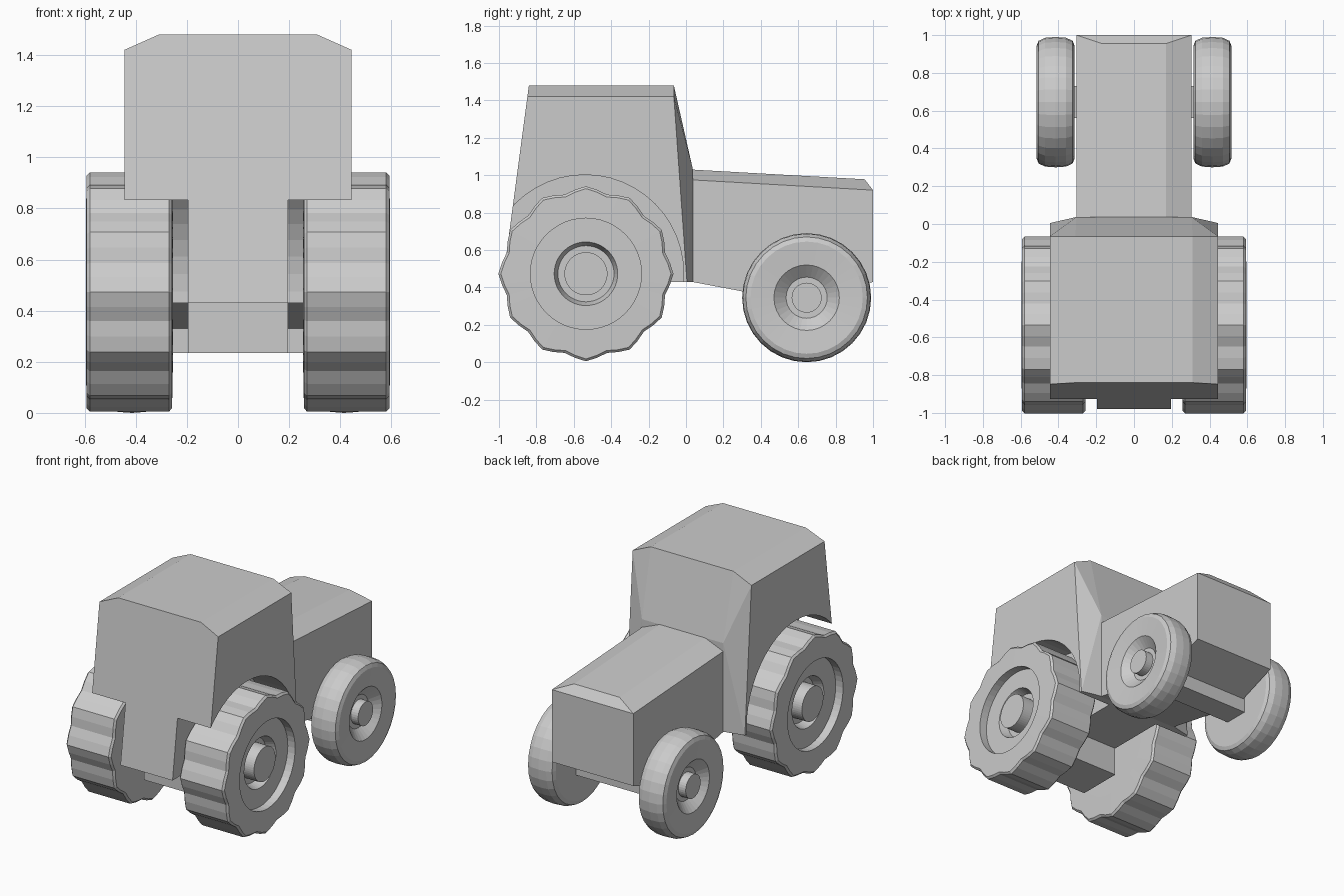
import bpy, bmesh
from math import sin, cos, pi

if "Cube" in bpy.data.objects:
    bpy.data.objects.remove(bpy.data.objects["Cube"])


def finish(bm, name):
    bmesh.ops.recalc_face_normals(bm, faces=bm.faces)
    me = bpy.data.meshes.new(name)
    bm.to_mesh(me)
    bm.free()
    ob = bpy.data.objects.new(name, me)
    bpy.context.collection.objects.link(ob)
    return ob


def mirrored_hull(name, half):
    """Convex solid from the points of its +x half."""
    bm = bmesh.new()
    for x, y, z in half:
        for s in (1, -1):
            bm.verts.new((s * x, y, z))
    bmesh.ops.convex_hull(bm, input=bm.verts)
    bmesh.ops.dissolve_limit(bm, angle_limit=0.01, verts=bm.verts, edges=bm.edges)
    return finish(bm, name)


def lathe(name, profile, y, z, side=1, n=32, wave=0.0, lumps=0, wavy_from=9.0):
    """Spin (x, radius) points about an axle; rings beyond wavy_from get tread lumps."""
    bm = bmesh.new()
    rings = []
    for x, r in profile:
        ring = []
        for i in range(n):
            a = 2 * pi * i / n
            k = r - wave * (0.5 - 0.5 * cos(lumps * a)) if r > wavy_from else r
            ring.append(bm.verts.new((side * x, y + k * sin(a), z - k * cos(a))))
        rings.append(ring)
    for p, q in zip(rings, rings[1:]):
        for i in range(n):
            j = (i + 1) % n
            bm.faces.new((p[i], p[j], q[j], q[i]))
    bm.faces.new(rings[0])
    bm.faces.new(rings[-1])
    return finish(bm, name)


def box(name, hx, y0, y1, z0, z1):
    return mirrored_hull(name, [(hx, y, z) for y in (y0, y1) for z in (z0, z1)])


# Cab with chamfered roof and tapered front
cab = mirrored_hull("cab", [
    (0.31, -0.84, 1.48), (0.31, -0.065, 1.48),
    (0.445, -0.848, 1.42), (0.445, -0.065, 1.42),
    (0.445, -0.98, 0.43), (0.445, 0.005, 0.43),
    (0.305, 0.037, 1.03), (0.305, 0.037, 0.43)])

# Wheel arches cut from both sides of the cab
for s in (1, -1):
    cutter = lathe("arch_cutter", [(0.195, 0.527), (0.7, 0.527)], -0.54, 0.475, s, 48)
    cutter.hide_render = True
    mod = cab.modifiers.new("arch", 'BOOLEAN')
    mod.operation = 'DIFFERENCE'
    mod.solver = 'EXACT'
    mod.object = cutter
    bpy.context.view_layer.objects.active = cab
    bpy.ops.object.modifier_apply(modifier=mod.name)
    bpy.data.objects.remove(cutter)

# Hood with chamfered top and V-shaped belly
mirrored_hull("hood", [
    (0.17, 0.03, 1.03), (0.17, 0.955, 0.978),
    (0.305, 0.03, 0.975), (0.305, 1.0, 0.92),
    (0.305, 0.03, 0.43), (0.305, 1.0, 0.43),
    (0.305, 0.56, 0.33), (0.305, 0.73, 0.33)])

# Front axle beam and rear differential housing under the body
box("front_axle", 0.32, 0.56, 0.73, 0.235, 0.36)
box("rear_housing", 0.195, -0.73, -0.42, 0.235, 0.45)

# Wheel cross-sections as (x, radius), inner side to hub
front_profile = [
    (0.315, 0.30), (0.325, 0.325), (0.36, 0.341), (0.415, 0.345), (0.47, 0.341),
    (0.505, 0.325), (0.515, 0.30), (0.505, 0.175), (0.45, 0.11), (0.45, 0.08), (0.505, 0.08)]
rear_profile = [
    (0.255, 0.30), (0.258, 0.455), (0.27, 0.468), (0.58, 0.468), (0.592, 0.455),
    (0.595, 0.297), (0.54, 0.297), (0.54, 0.17), (0.48, 0.15), (0.48, 0.115), (0.575, 0.115)]
for s, label in ((1, "right"), (-1, "left")):
    lathe("front_wheel_" + label, front_profile, 0.645, 0.345, s, 32)
    lathe("rear_wheel_" + label, rear_profile, -0.535, 0.473, s, 48,
          wave=0.03, lumps=12, wavy_from=0.4)
